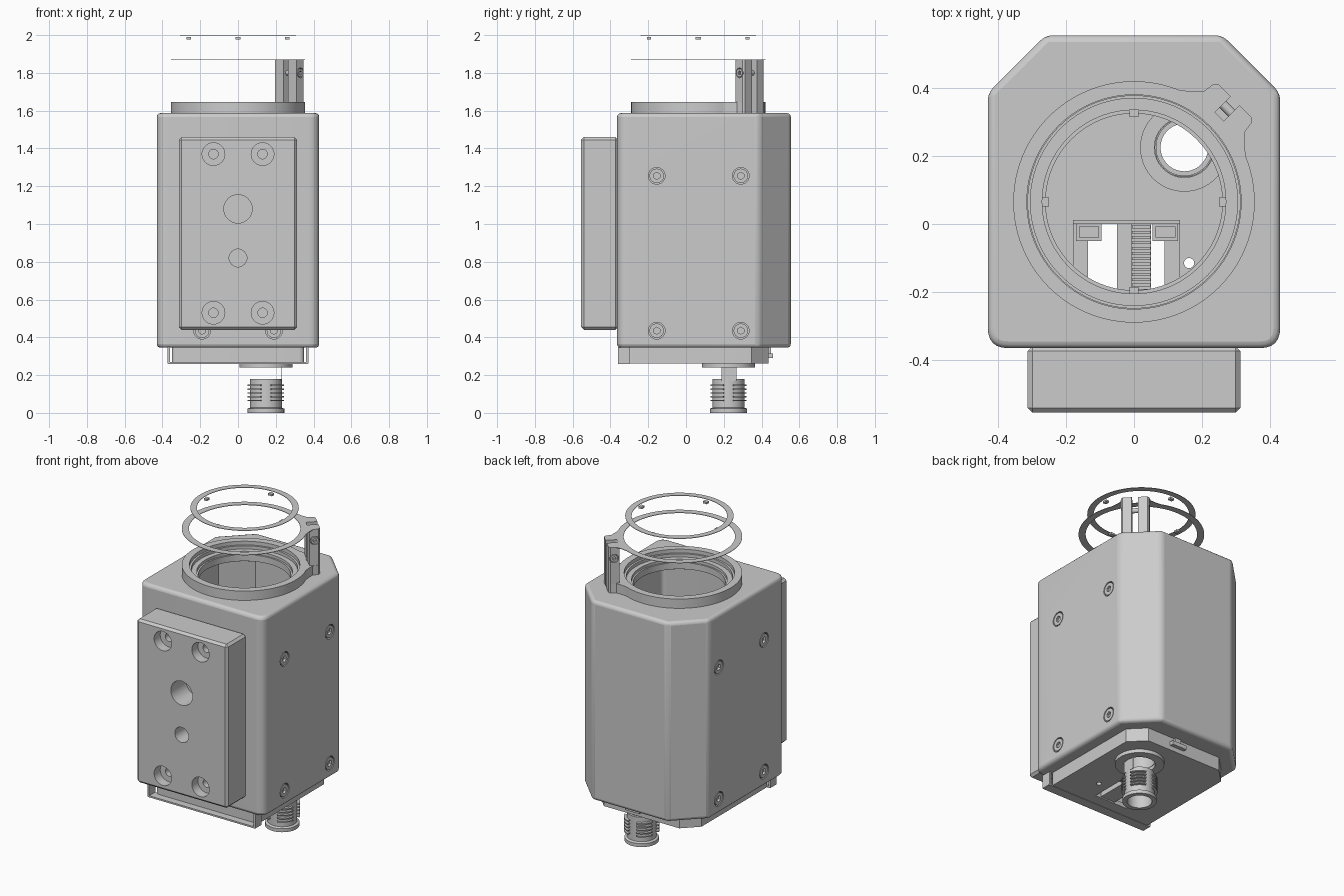
import bpy, bmesh, math
from mathutils import Vector

if "Cube" in bpy.data.objects:
    bpy.data.objects.remove(bpy.data.objects["Cube"])

def finish(name, bm, angle=35):
    bmesh.ops.recalc_face_normals(bm, faces=bm.faces)
    me = bpy.data.meshes.new(name)
    bm.to_mesh(me)
    bm.free()
    ob = bpy.data.objects.new(name, me)
    bpy.context.collection.objects.link(ob)
    return smooth(ob, angle)

def smooth(ob, angle=35):
    bpy.ops.object.select_all(action='DESELECT')
    ob.select_set(True)
    bpy.context.view_layer.objects.active = ob
    bpy.ops.object.shade_smooth_by_angle(angle=math.radians(angle))
    return ob

def fillet(pts, n=6):
    # corners are (x, y, rounding distance)
    out = []
    for i, (x, y, r) in enumerate(pts):
        p = Vector((x, y))
        if r == 0:
            out.append(p)
            continue
        a = p + (Vector(pts[i - 1][:2]) - p).normalized() * r
        b = p + (Vector(pts[(i + 1) % len(pts)][:2]) - p).normalized() * r
        for k in range(n + 1):
            t = k / n
            out.append(a * (1 - t) ** 2 + p * 2 * t * (1 - t) + b * t * t)
    return out

def prism(name, outline, z0, z1):
    bm = bmesh.new()
    lo = [bm.verts.new((p[0], p[1], z0)) for p in outline]
    hi = [bm.verts.new((p[0], p[1], z1)) for p in outline]
    bm.faces.new(lo)
    bm.faces.new(hi)
    for i in range(len(lo)):
        j = (i + 1) % len(lo)
        bm.faces.new((lo[i], lo[j], hi[j], hi[i]))
    return finish(name, bm)

def box(name, x0, x1, y0, y1, z0, z1):
    return prism(name, [(x0, y0), (x1, y0), (x1, y1), (x0, y1)], z0, z1)

def lathe(name, prof, c, seg=64, a0=0, a1=360):
    # closed (radius, z) profile swept about a vertical axis
    bm = bmesh.new()
    full = a1 - a0 >= 360
    rows = []
    for k in range(seg if full else seg + 1):
        a = math.radians(a0 + (a1 - a0) * k / seg)
        rows.append([bm.verts.new((c[0] + r * math.cos(a), c[1] + r * math.sin(a), z)) for r, z in prof])
    n = len(prof)
    for k in range(seg):
        A, B = rows[k], rows[(k + 1) % len(rows)]
        for i in range(n):
            j = (i + 1) % n
            bm.faces.new((A[i], B[i], B[j], A[j]))
    if not full:
        bm.faces.new(rows[0])
        bm.faces.new(rows[-1])
    return finish(name, bm)

def tube(name, r0, r1, z0, z1, c, **kw):
    return lathe(name, [(r0, z0), (r1, z0), (r1, z1), (r0, z1)], c, **kw)

def cyl(name, loc, r, depth, axis=(0, 0, 1), n=32):
    bpy.ops.mesh.primitive_cylinder_add(vertices=n, radius=r, depth=depth, location=loc,
                                        rotation=Vector(axis).to_track_quat('Z', 'Y').to_euler())
    ob = bpy.context.object
    ob.name = name
    return smooth(ob)

def apply(ob, mod):
    bpy.context.view_layer.objects.active = ob
    bpy.ops.object.modifier_apply(modifier=mod.name)

def bevel(ob, w, seg, angle=40):
    m = ob.modifiers.new("bevel", 'BEVEL')
    m.width, m.segments = w, seg
    m.limit_method, m.angle_limit = 'ANGLE', math.radians(angle)
    m.use_clamp_overlap = False
    apply(ob, m)
    return ob

def cut(ob, *cutters):
    for c in cutters:
        m = ob.modifiers.new("cut", 'BOOLEAN')
        m.operation, m.solver, m.object = 'DIFFERENCE', 'EXACT', c
        apply(ob, m)
        bpy.data.objects.remove(c)
    smooth(ob)

def shape(x, y0, y1, ch, r):
    # rounded front corners, chamfered back corners
    return fillet([(-x, y0, r), (x, y0, r), (x, y1 - ch, 0), (x - ch, y1, 0), (-x + ch, y1, 0), (-x, y1 - ch, 0)])

C = (0, 0.065)          # axis of the round mouth
K = (0.148, 0.225)      # axis of the cable connector

# hollow housing
housing = bevel(prism("housing", shape(.43, -.365, .555, .17, .06), .345, 1.587), .02, 3)
cut(housing,
    prism("cavity", shape(.385, -.32, .51, .15, .03), .385, 1.54),
    prism("lid_opening", shape(.345, -.31, .43, .09, .03), .3, .45),
    cyl("mouth", (*C, 1.55), .27, .2, n=64))

# recessed screws on both sides and the front
spots = [((s * .43, y, z), (s, 0, 0)) for s in (-1, 1) for y in (-.155, .29) for z in (1.255, .435)]
spots += [((x, -.365, .435), (0, -1, 0)) for x in (-.19, .19)]
for p, ax in spots:
    p, ax = Vector(p), Vector(ax)
    cut(housing, cyl("recess", p, .044, .04, ax))
    head = cyl("screw", p - ax * .012, .038, .022, ax)
    cut(head, cyl("socket", p, .019, .03, ax, 6))

# front mounting block with counterbored holes
block = bevel(box("mounting_block", -.313, .313, -.555, -.36, .44, 1.46), .014, 1)
holes = [(x, z, r, d) for x in (-.13, .13) for z in (.53, 1.37) for r, d in ((.06, .06), (.025, .14))]
holes += [(0, 1.08, .075, .15), (0, .82, .047, .15)]
for x, z, r, d in holes:
    cut(block, cyl("bore", (x, -.555, z), r, d * 2, (0, 1, 0)))

# stepped collar around the mouth
lathe("collar", [(.355, 1.58), (.355, 1.645), (.312, 1.645), (.312, 1.622), (.3, 1.622), (.3, 1.602),
                 (.27, 1.602), (.27, 1.585), (.26, 1.585), (.26, 1.545), (.275, 1.545), (.275, 1.58)], C, 96)

# floating flat rings, the upper one with four tabs
tube("upper_ring", .27, .306, 1.997, 2.0, C, seg=96)
for k in range(4):
    tube("ring_tab", .25, .272, 1.978, 1.99, C, seg=4, a0=k * 90 - 3, a1=k * 90 + 3)
tube("clamp_ring", .315, .355, 1.868, 1.871, C, seg=96)

# clamp lugs at 45 degrees to the mouth axis
def uv(u, v):
    return ((u - v) * .7071, C[1] + (u + v) * .7071)
for s in (-1, 1):
    col = [uv(.358, s * .018), uv(.42, s * .018), uv(.42, s * .07), uv(.41, s * .08), uv(.358, s * .08)]
    lug = prism("clamp_lug", col, 1.6, 1.868)
    web = [uv(.33, s * .018), uv(.42, s * .018), uv(.42, s * .07), uv(.41, s * .08), uv(.375, s * .085),
           uv(.35, s * .11), uv(.325, s * .14)]
    prism("lug_top", web, 1.868, 1.871)
    web_low = prism("lug_base", web, 1.587, 1.645)
    axis = Vector((-.7071 * s, .7071 * s, 0))
    cut(lug, cyl("bolt_recess", (*uv(.388, s * .08), 1.8), .026, .03, axis))
    tube_head = cyl("bolt_head", (*uv(.388, s * .07), 1.8), .022, .02, axis, 24)
    cut(tube_head, cyl("bolt_socket", (*uv(.388, s * .08), 1.8), .011, .03, axis, 6))
cyl("clamp_bolt", (*uv(.388, 0), 1.8), .014, .12, (-.7071, .7071, 0), 24)

# bottom lid: shallow tray with openings
lid = prism("bottom_lid", shape(.35, -.315, .437, .09, .03), .262, .37)
cut(lid,
    prism("tray_hollow", shape(.33, -.295, .417, .08, .02), .29, .5),
    box("window", -.135, .09, -.23, 0, .2, .4),
    cyl("connector_hole", (*K, .28), .086, .2),
    cyl("pin_hole", (.162, -.115, .28), .015, .2, n=20))
box("front_lip", -.37, .37, -.36, -.3, .26, .27)
for s in (-1, 1):
    x = sorted((s * .36, s * .372))
    box("side_clip", *x, -.36, -.3, .262, .35)
box("back_clip", .0, .1, .43, .46, .29, .315)
box("back_clip_post", .03, .07, .43, .45, .29, .35)

# socket frame and ribbed strip inside the lid window
for s in ((-.18, -.135), (.09, .135)):
    box("frame_side", *s, -.23, .01, .285, .33)
box("frame_back", -.18, .135, 0, .012, .27, .36)
for x in (-.17, .055):
    pocket = box("frame_pocket", x, x + .075, -.05, .002, .285, .38)
    cut(pocket, box("pocket_hollow", x + .01, x + .065, -.04, -.008, .33, .5))
box("strip_wall", -.05, -.008, -.23, 0, .27, .34)
box("strip_base", -.008, .05, -.23, 0, .27, .32)
for k in range(15):
    y = -.005 - k * .0155
    box("strip_rib", -.006, .048, y - .008, y, .318, .332)

# cable connector below the lid
tube("connector_seat", .088, .13, .28, .35, K)
tube("connector_nut", .088, .14, .24, .264, K, seg=48)
lathe("connector_barrel", [(.097, 0), (.097, .022), (.084, .028), (.084, .18), (.07, .18), (.07, 0)], K)
box("connector_key", .228, .231, .188, .268, .17, .245)
for k in range(4):
    for i in range(5):
        z = .062 + i * .02
        tube("grip_rib", .08, .101, z, z + .007, K, seg=12, a0=17 + k * 90, a1=73 + k * 90)
